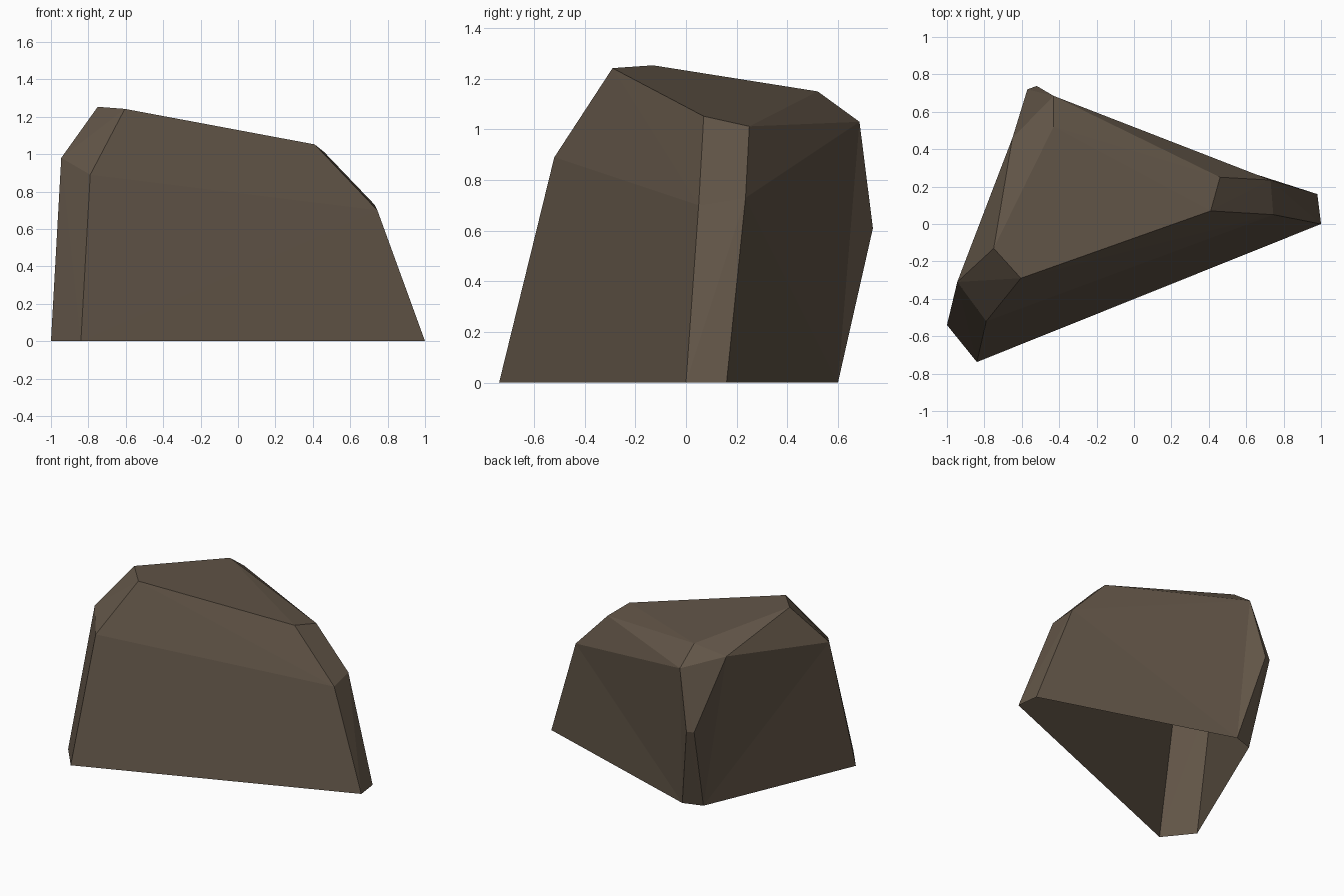
import bpy, bmesh

if "Cube" in bpy.data.objects:
    bpy.data.objects.remove(bpy.data.objects["Cube"])

# Rings of the boulder, each going round its rough triangle
base = [(-0.84, -0.738, 0), (1.0, 0, 0), (0.98, 0.16, 0),
        (-0.39, 0.60, 0), (-0.53, 0.555, 0), (-1.0, -0.54, 0)]
bulge = [(-0.52, 0.738, 0.61), (-0.57, 0.72, 0.61)]
shoulder = [(-0.79, -0.52, 0.89), (0.745, 0.05, 0.70), (0.73, 0.235, 0.73),
            (-0.43, 0.685, 1.03), (-0.65, 0.46, 1.09), (-0.945, -0.31, 0.98)]
crown = [(-0.605, -0.29, 1.242), (0.41, 0.07, 1.052), (0.46, 0.25, 1.012),
         (-0.43, 0.52, 1.15), (-0.75, -0.13, 1.253)]

# Faceted convex skin
bm = bmesh.new()
b, u, s, c = [[bm.verts.new(p) for p in ring] for ring in (base, bulge, shoulder, crown)]
bmesh.ops.convex_hull(bm, input=bm.verts[:])


def refan(hub, rim):
    """Replace the hull over one wall with a slightly hollow fan from its foot."""
    wall = {hub, *rim}
    old = [f for f in bm.faces if set(f.verts) <= wall]
    bmesh.ops.delete(bm, geom=old, context='FACES_ONLY')
    loose = [e for e in bm.edges if not e.link_faces]
    for e in loose:
        bm.edges.remove(e)
    for v1, v2 in zip(rim, rim[1:]):
        bm.faces.new((hub, v1, v2))


# Back wall and left wall tuck in toward the ground
refan(b[3], [b[2], s[2], s[3], u[0]])
refan(b[4], [u[1], s[4], s[5], b[5]])
bmesh.ops.recalc_face_normals(bm, faces=bm.faces[:])

# Open underside
under = [f for f in bm.faces if all(v.co.z < 0.001 for v in f.verts)]
bmesh.ops.delete(bm, geom=under, context='FACES')

mesh = bpy.data.meshes.new("boulder")
bm.to_mesh(mesh)
bm.free()

# Single flat stone colour
stone = bpy.data.materials.new("brown stone")
stone.diffuse_color = (0.12, 0.09, 0.063, 1)
stone.use_nodes = True
stone.node_tree.nodes["Principled BSDF"].inputs["Base Color"].default_value = stone.diffuse_color
mesh.materials.append(stone)
bpy.context.collection.objects.link(bpy.data.objects.new("boulder", mesh))
